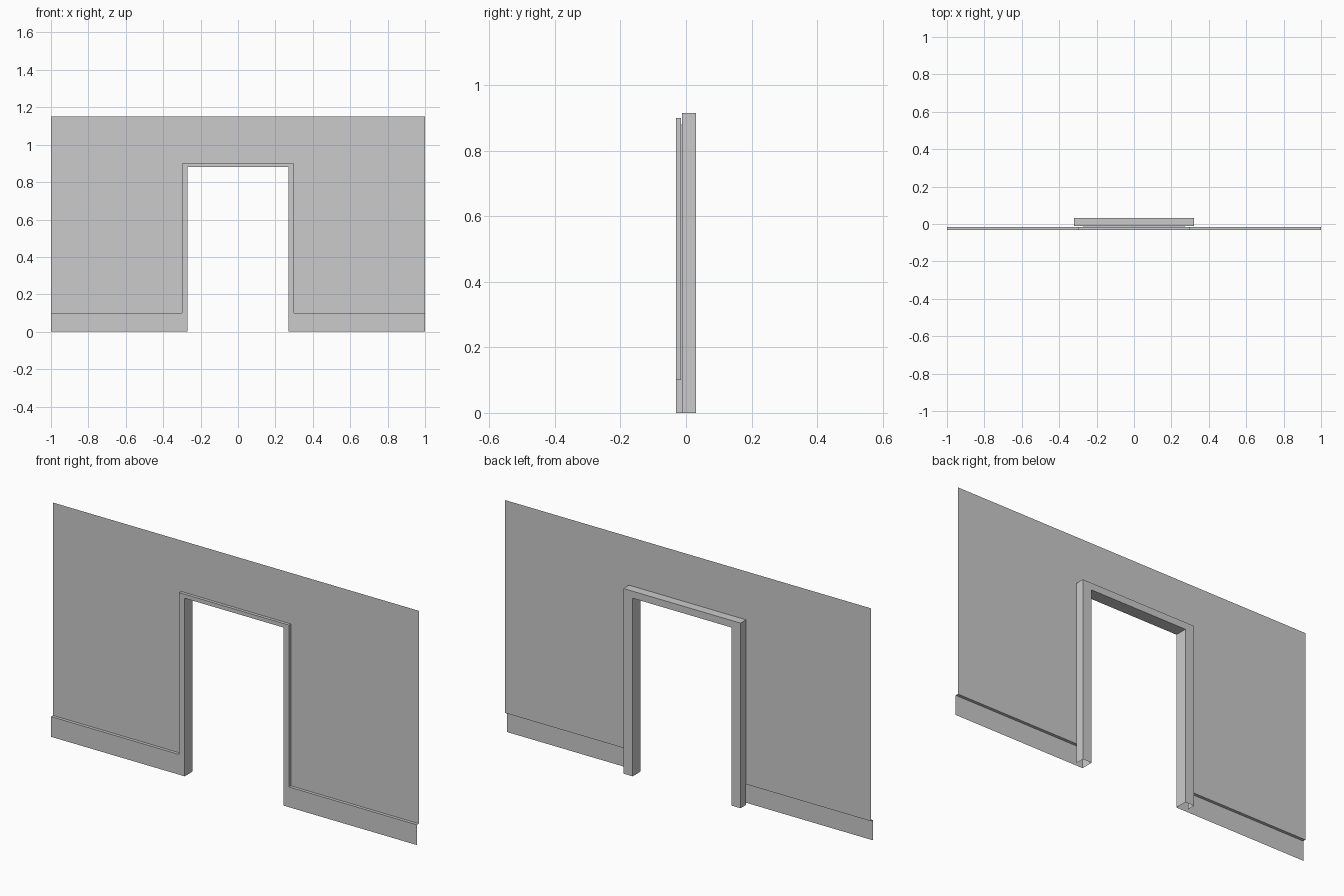
import bpy

if "Cube" in bpy.data.objects:
    bpy.data.objects.remove(bpy.data.objects["Cube"])

Y_FRONT, Y_WALL, Y_JAMB, Y_BACK = -0.031, -0.016, -0.012, 0.031
BASE_TOP = 0.1


def make_object(name, verts, faces):
    mesh = bpy.data.meshes.new(name)
    mesh.from_pydata(verts, [], faces)
    mesh.update()
    obj = bpy.data.objects.new(name, mesh)
    bpy.context.collection.objects.link(obj)
    return obj


def loft(name, sections):
    """Skin a chain of doorway-shaped paths: (half width, height, bottom, y)."""
    verts, faces = [], []
    for w, h, bottom, y in sections:
        verts += [(-w, y, bottom), (-w, y, h), (w, y, h), (w, y, bottom)]
    for s in range(len(sections) - 1):
        for i in range(3):
            a, b = 4 * s + i, 4 * s + 4 + i
            faces.append((a, b, b + 1, a + 1))
    return make_object(name, verts, faces)


# Wall sheet around the doorway
loft("wall", [(1.0, 1.152, BASE_TOP, Y_WALL),
              (0.3, 0.9, BASE_TOP, Y_WALL)])

# Raised edge of the casing, above the baseboard
loft("casing_edge", [(0.3, 0.9, BASE_TOP, Y_WALL),
                     (0.3, 0.9, BASE_TOP, Y_FRONT)])

# Casing front, inner jamb and rear frame, open at the floor
loft("door_frame", [(0.3, 0.9, 0.0, Y_FRONT),
                    (0.27, 0.88, 0.0, Y_FRONT),
                    (0.27, 0.88, 0.0, Y_JAMB),
                    (0.27, 0.88, 0.0, Y_BACK),
                    (0.32, 0.915, 0.0, Y_BACK),
                    (0.32, 0.915, 0.0, Y_JAMB)])

# Baseboards: front face and top ledge on each side of the door
profile = [(Y_FRONT, 0.0), (Y_FRONT, BASE_TOP), (Y_WALL, BASE_TOP)]
for side, x0, x1 in (("left", -1.0, -0.3), ("right", 0.3, 1.0)):
    verts = [(x, y, z) for y, z in profile for x in (x0, x1)]
    make_object("baseboard_" + side, verts, [(0, 1, 3, 2), (2, 3, 5, 4)])
